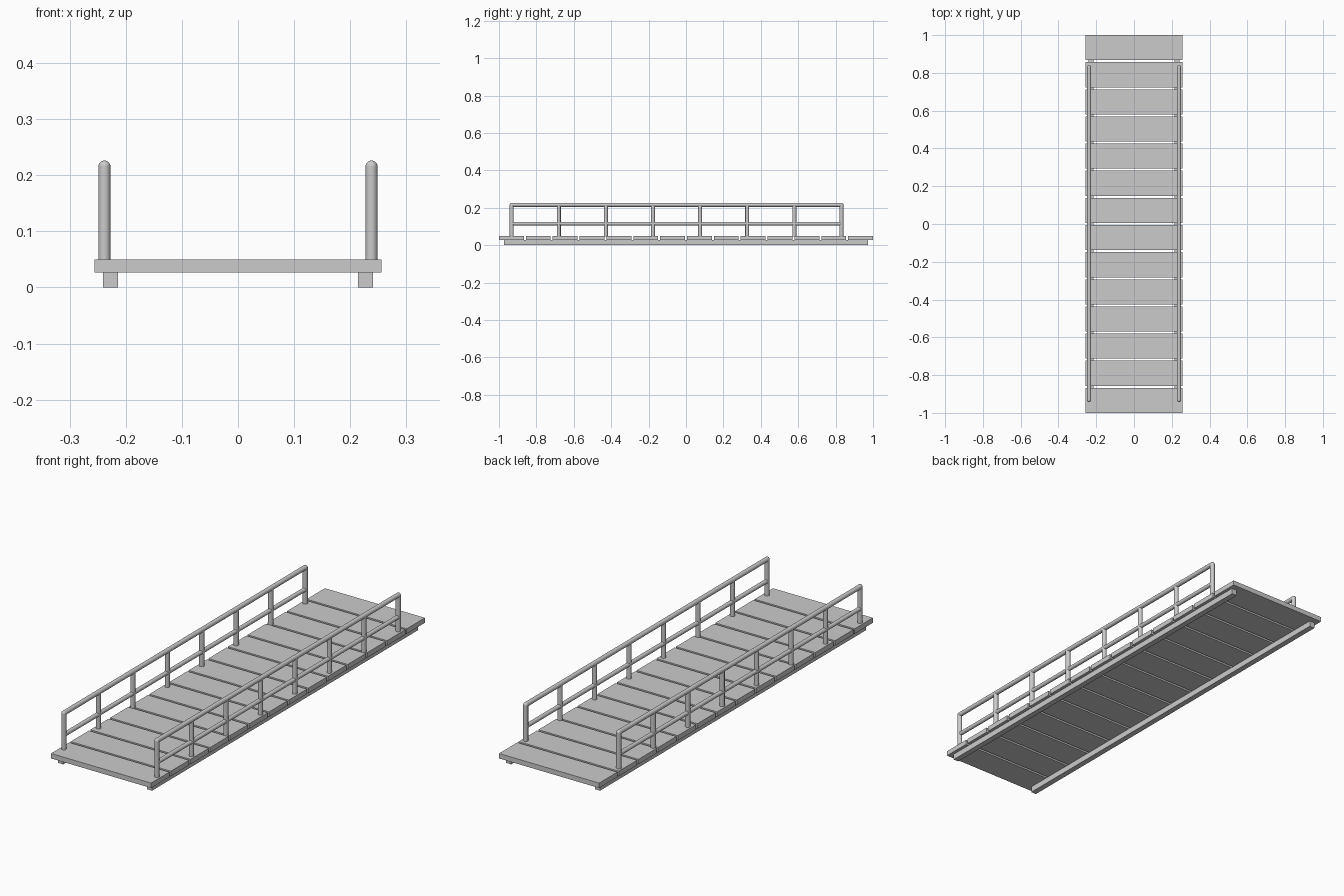
import bpy, math

if "Cube" in bpy.data.objects:
    bpy.data.objects.remove(bpy.data.objects["Cube"])

DECK_Z0, DECK_Z1 = 0.027, 0.05
RAIL_X, R = 0.238, 0.0107
RAIL_Z, MID_Z = 0.2155, 0.115
Y0, Y1, POSTS = -0.932, 0.831, 8


def box(name, lo, hi):
    bpy.ops.mesh.primitive_cube_add(size=1, location=[(a + b) / 2 for a, b in zip(lo, hi)])
    ob = bpy.context.object
    ob.name = name
    ob.scale = [b - a for a, b in zip(lo, hi)]
    bpy.ops.object.transform_apply(location=False, rotation=False, scale=True)
    return ob


def smooth(ob, name):
    ob.name = name
    bpy.ops.object.shade_smooth_by_angle(angle=math.radians(40))
    return ob


def post(name, x, y):
    bpy.ops.mesh.primitive_cylinder_add(vertices=20, radius=R, depth=RAIL_Z - DECK_Z1 + 0.005,
                                        location=(x, y, (RAIL_Z + DECK_Z1 - 0.005) / 2))
    smooth(bpy.context.object, name)


def rail(name, x, z, radius):
    bpy.ops.mesh.primitive_cylinder_add(vertices=20, radius=radius, depth=Y1 - Y0,
                                        location=(x, (Y0 + Y1) / 2, z),
                                        rotation=(math.pi / 2, 0, 0))
    smooth(bpy.context.object, name)


# Deck planks with narrow gaps
count, plank = 14, 0.133
pitch = (2 - plank) / (count - 1)
for i in range(count):
    y = -1 + i * pitch
    box(f"deck_plank_{i + 1}", (-0.256, y, DECK_Z0), (0.256, y + plank, DECK_Z1))

for side, s in (("left", -1), ("right", 1)):
    # Support beam under the deck
    xs = sorted((s * 0.214, s * 0.241))
    box(f"{side}_support_beam", (xs[0], -0.972, 0), (xs[1], 0.972, DECK_Z0))
    # Railing: posts, top rail, middle rail
    x = s * RAIL_X
    for i in range(POSTS):
        post(f"{side}_post_{i + 1}", x, Y0 + (Y1 - Y0) * i / (POSTS - 1))
    rail(f"{side}_top_rail", x, RAIL_Z, R)
    rail(f"{side}_middle_rail", x, MID_Z, R * 0.9)
    # Rounded elbows where the top rail meets the end posts
    for end, y in (("front", Y0), ("back", Y1)):
        bpy.ops.mesh.primitive_uv_sphere_add(segments=20, ring_count=10, radius=R,
                                             location=(x, y, RAIL_Z))
        smooth(bpy.context.object, f"{side}_{end}_rail_elbow")
